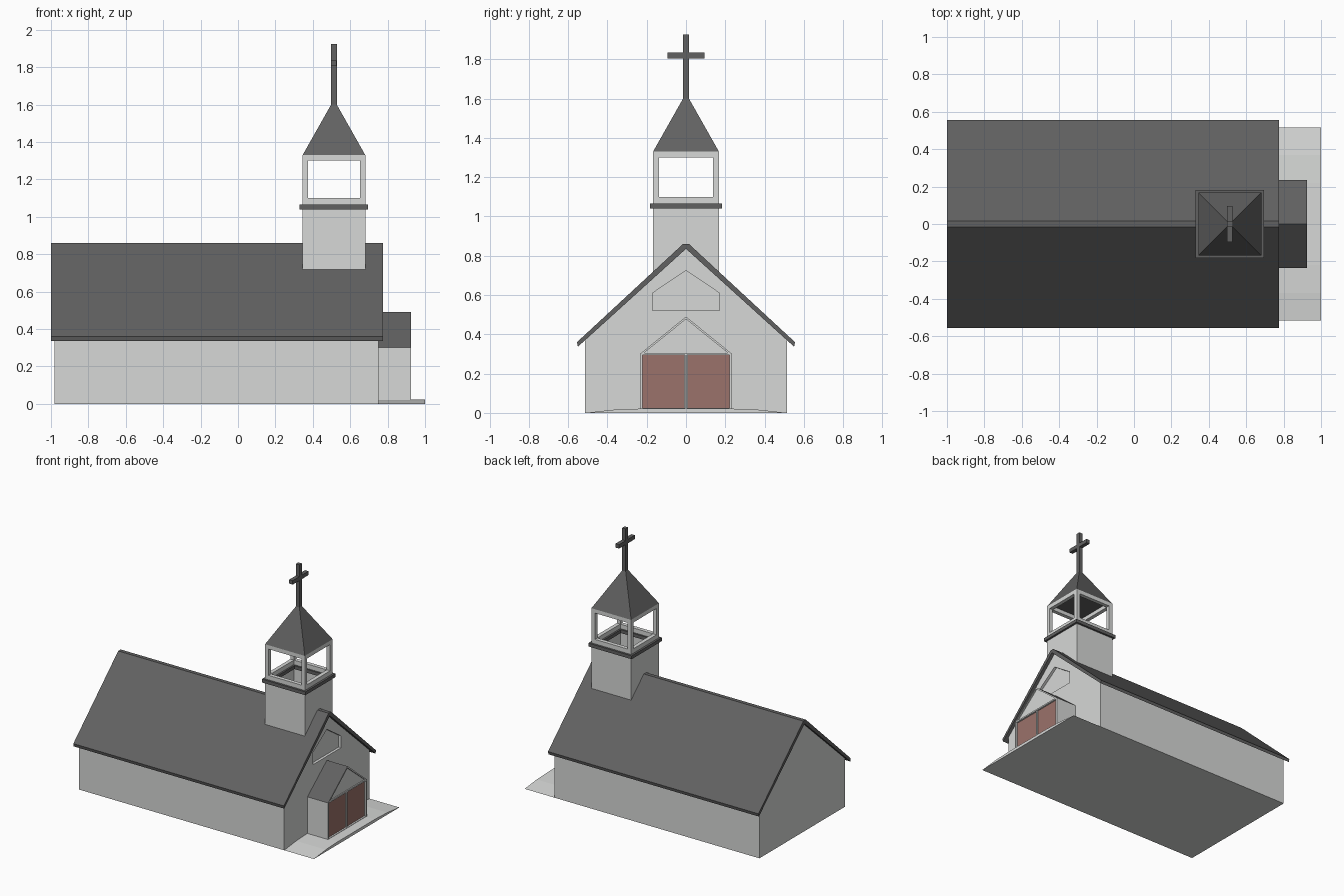
import bpy, bmesh

if "Cube" in bpy.data.objects:
    bpy.data.objects.remove(bpy.data.objects["Cube"])


def material(name, rgb):
    m = bpy.data.materials.new(name)
    m.diffuse_color = (*rgb, 1)
    m.use_nodes = True
    m.node_tree.nodes["Principled BSDF"].inputs["Base Color"].default_value = m.diffuse_color
    return m


WALL = material("pale grey wall", (0.68, 0.69, 0.68))
ROOF = material("dark grey roof", (0.12, 0.12, 0.12))
DOOR = material("red brown door", (0.33, 0.17, 0.145))


def finish(name, bm, *mats):
    bmesh.ops.recalc_face_normals(bm, faces=bm.faces[:])
    me = bpy.data.meshes.new(name)
    bm.to_mesh(me)
    bm.free()
    for m in mats:
        me.materials.append(m)
    ob = bpy.data.objects.new(name, me)
    bpy.context.collection.objects.link(ob)
    return ob


def prism(name, pts, x0, x1, *mats):
    """Extrude a (y, z) profile along x."""
    bm = bmesh.new()
    f = bm.faces.new([bm.verts.new((x0, y, z)) for y, z in pts])
    ext = bmesh.ops.extrude_face_region(bm, geom=[f])["geom"]
    bmesh.ops.translate(bm, vec=(x1 - x0, 0, 0),
                        verts=[v for v in ext if isinstance(v, bmesh.types.BMVert)])
    if f.is_valid and len(bm.faces) == len(pts) + 1:
        bm.faces.new([v for v in f.verts])
    return finish(name, bm, *mats)


def box(name, x0, x1, y0, y1, z0, z1, mat):
    return prism(name, [(y0, z0), (y1, z0), (y1, z1), (y0, z1)], x0, x1, mat)


def mirrored(half):
    """Complete a profile given for y > 0 by mirroring it."""
    return half + [(-y, z) for y, z in reversed(half) if y > 0]


def cut(ob, pts, x0, x1):
    cutter = prism("cutter", pts, x0, x1, WALL)
    cutter.hide_render = True
    mod = ob.modifiers.new("recess", "BOOLEAN")
    mod.operation, mod.solver, mod.object = "DIFFERENCE", "EXACT", cutter
    bpy.context.view_layer.objects.active = ob
    bpy.ops.object.modifier_apply(modifier=mod.name)
    bpy.data.objects.remove(cutter)


TX = 0.513  # tower centre


def ring(name, outer, inner, z0, z1, mat):
    """Square tube around the tower axis."""
    bm = bmesh.new()
    loops = []
    for h, z in ((outer, z0), (outer, z1), (inner, z1), (inner, z0)):
        loops.append([bm.verts.new((TX + sx * h, sy * h, z))
                      for sx, sy in ((-1, -1), (1, -1), (1, 1), (-1, 1))])
    for i in range(4):
        a, b = loops[i], loops[(i + 1) % 4]
        for j in range(4):
            k = (j + 1) % 4
            bm.faces.new((a[j], a[k], b[k], b[j]))
    return finish(name, bm, mat)


# Nave walls with recessed gable panel
nave = prism("nave_walls", [(-.515, 0), (.515, 0), (.515, .38), (0, .845), (-.515, .38)],
             -.98, .75, WALL)
cut(nave, [(-.17, .52), (.17, .52), (.17, .61), (0, .725), (-.17, .61)], .73, .80)

# Main roof
prism("main_roof", [(.015, .86), (.555, .36), (.55, .337), (0, .835),
                    (-.55, .337), (-.555, .36), (-.015, .86)], -1.0, .775, ROOF)

# Entrance porch: sloping faces are roof coloured
porch = prism("porch", [(-.235, 0), (.235, 0), (.235, .30), (0, .49), (-.235, .30)],
              .74, .925, WALL, ROOF)
for p in porch.data.polygons:
    p.material_index = 1 if .3 < p.normal.z < .99 else 0
cut(porch, [(-.222, .025), (.222, .025), (.222, .295), (-.222, .295)], .895, 1.0)
cut(porch, [(-.212, .306), (.212, .306), (0, .477)], .917, 1.0)

# Double doors and centre post
for side, name in ((-1, "left_door"), (1, "right_door")):
    y0, y1 = sorted((side * .007, side * .221))
    box(name, .89, .913, y0, y1, .026, .294, DOOR)
box("door_centre_post", .89, .92, -.006, .006, .025, .295, WALL)

# Entrance ramp, low at both sides
prism("entrance_ramp", mirrored([(.515, 0), (.37, .016), (.22, .022)]), .745, 1.0, WALL)

# Tower: hollow shaft, ledge and open belfry
ring("tower_shaft", .1675, .138, .70, 1.045, WALL)
ring("tower_ledge", .183, .125, 1.04, 1.066, ROOF)
ring("belfry_bottom_rail", .1675, .138, 1.066, 1.10, WALL)
ring("belfry_top_rail", .1675, .138, 1.30, 1.33, WALL)
for sx in (-1, 1):
    for sy in (-1, 1):
        x0, x1 = sorted((TX + sx * .138, TX + sx * .1675))
        y0, y1 = sorted((sy * .138, sy * .1675))
        box("belfry_post", x0, x1, y0, y1, 1.10, 1.30, WALL)

# Spire
bm = bmesh.new()
low, top = [[bm.verts.new((TX + sx * h, sy * h, z))
             for sx, sy in ((-1, -1), (1, -1), (1, 1), (-1, 1))]
            for h, z in ((.1675, 1.33), (.015, 1.60))]
bm.faces.new(low)
bm.faces.new(top)
for j in range(4):
    k = (j + 1) % 4
    bm.faces.new((low[j], low[k], top[k], top[j]))
finish("spire", bm, ROOF)

# Cross
box("cross_upright", TX - .015, TX + .015, -.015, .015, 1.59, 1.925, ROOF)
box("cross_bar", TX - .0148, TX + .0148, -.095, .095, 1.805, 1.835, ROOF)
